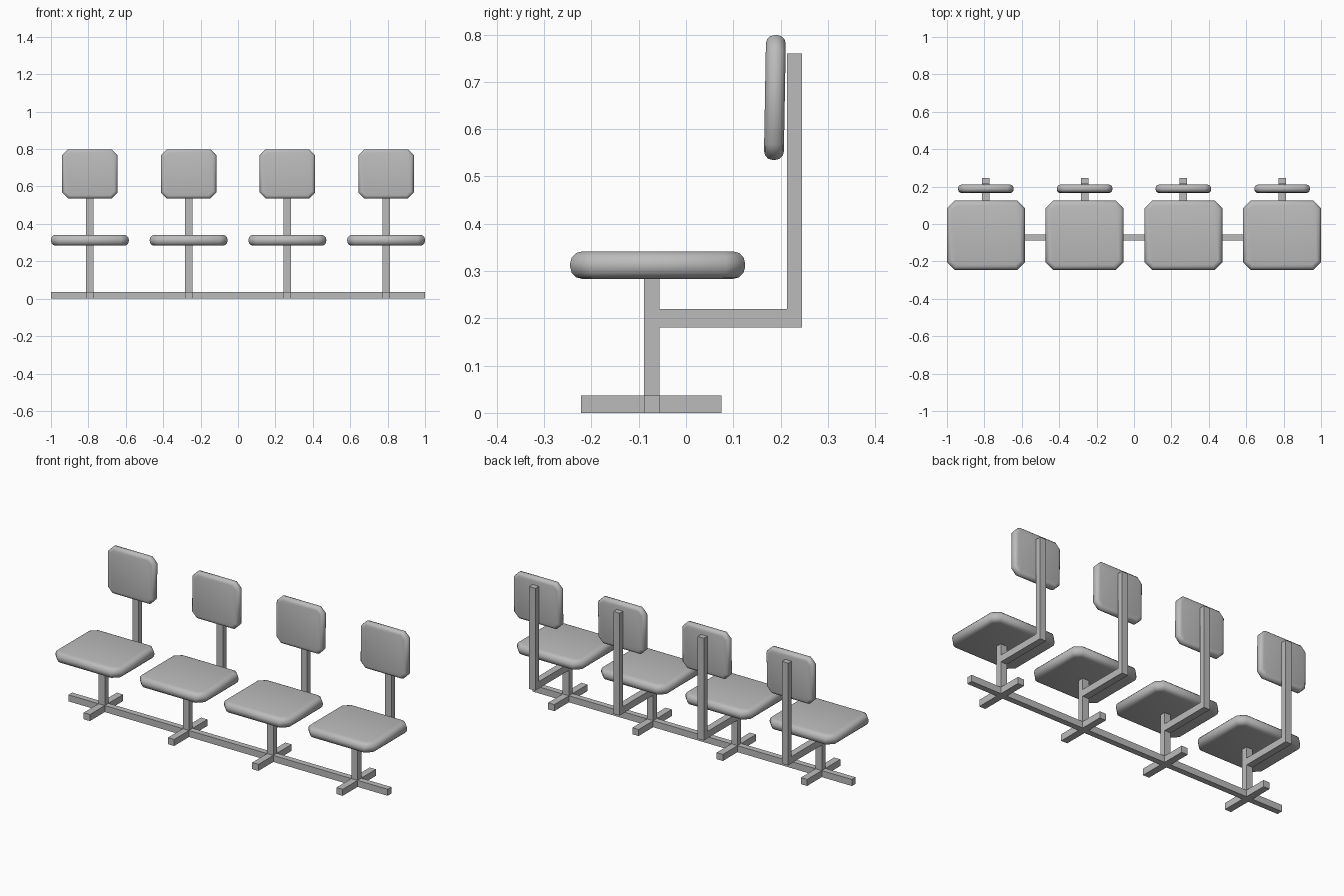
import bpy, bmesh, math
from mathutils import Matrix

if "Cube" in bpy.data.objects:
    bpy.data.objects.remove(bpy.data.objects["Cube"])

grey = bpy.data.materials.new("mid_grey")
grey.diffuse_color = (0.5, 0.5, 0.5, 1)
grey.use_nodes = True
grey.node_tree.nodes["Principled BSDF"].inputs["Base Color"].default_value = grey.diffuse_color


def finish(bm, name, loc=(0, 0, 0), rot_x=0.0, smooth=False):
    bmesh.ops.recalc_face_normals(bm, faces=bm.faces[:])
    for f in bm.faces:
        f.smooth = smooth
    me = bpy.data.meshes.new(name)
    bm.to_mesh(me)
    bm.free()
    me.materials.append(grey)
    ob = bpy.data.objects.new(name, me)
    ob.location = loc
    ob.rotation_euler.x = rot_x
    bpy.context.collection.objects.link(ob)
    return ob


def block(lo, hi):
    bm = bmesh.new()
    size = [b - a for a, b in zip(lo, hi)]
    mid = [(a + b) / 2 for a, b in zip(lo, hi)]
    bmesh.ops.create_cube(bm, size=1, matrix=Matrix.Translation(mid) @ Matrix.Diagonal((*size, 1)))
    return bm


def bar(name, lo, hi):
    return finish(block(lo, hi), name)


def pad(name, w, d, t, corner, rim, loc, rot_x=0.0):
    """Cushion: clipped corners, then a rounded rim top and bottom."""
    bm = block((-w / 2, -d / 2, -t / 2), (w / 2, d / 2, t / 2))
    upright = [e for e in bm.edges if abs(e.verts[0].co.z - e.verts[1].co.z) > t / 2]
    bmesh.ops.bevel(bm, geom=upright, offset=corner, segments=1, affect='EDGES')
    rims = [e for e in bm.edges if abs(e.verts[0].co.z - e.verts[1].co.z) < 1e-5]
    bmesh.ops.bevel(bm, geom=rims, offset=rim, segments=3, profile=0.5, affect='EDGES')
    return finish(bm, name, loc, rot_x, smooth=True)


def back_bracket(name, x, h):
    """L-shaped arm and upright, extruded sideways from its side profile."""
    profile = [(-0.056, 0.181), (0.245, 0.181), (0.245, 0.76),
               (0.214, 0.76), (0.214, 0.22), (-0.056, 0.22)]
    bm = bmesh.new()
    face = bm.faces.new([bm.verts.new((x - h, y, z)) for y, z in profile])
    ext = bmesh.ops.extrude_face_region(bm, geom=[face], use_keep_orig=True)
    verts = [v for v in ext['geom'] if isinstance(v, bmesh.types.BMVert)]
    bmesh.ops.translate(bm, verts=verts, vec=(2 * h, 0, 0))
    return finish(bm, name)


H = 0.0195            # half width of the steel sections
Y0, Y1 = -0.089, -0.056

# Long floor rail
bar("base_rail", (-1, Y0, 0), (1, Y1, 0.037))

# Four identical chairs
for i in range(4):
    x = -0.792 + 0.528 * i
    n = f"_{i + 1}"
    bar("foot" + n, (x - H, -0.222, 0), (x + H, 0.075, 0.037))
    bar("post" + n, (x - H, Y0, 0), (x + H, Y1, 0.29))
    back_bracket("back_bracket" + n, x, H)
    pad("seat" + n, 0.416, 0.37, 0.058, 0.04, 0.025, (x, -0.06, 0.3125))
    pad("backrest" + n, 0.296, 0.264, 0.042, 0.032, 0.018, (x, 0.188, 0.667),
        math.radians(89))
